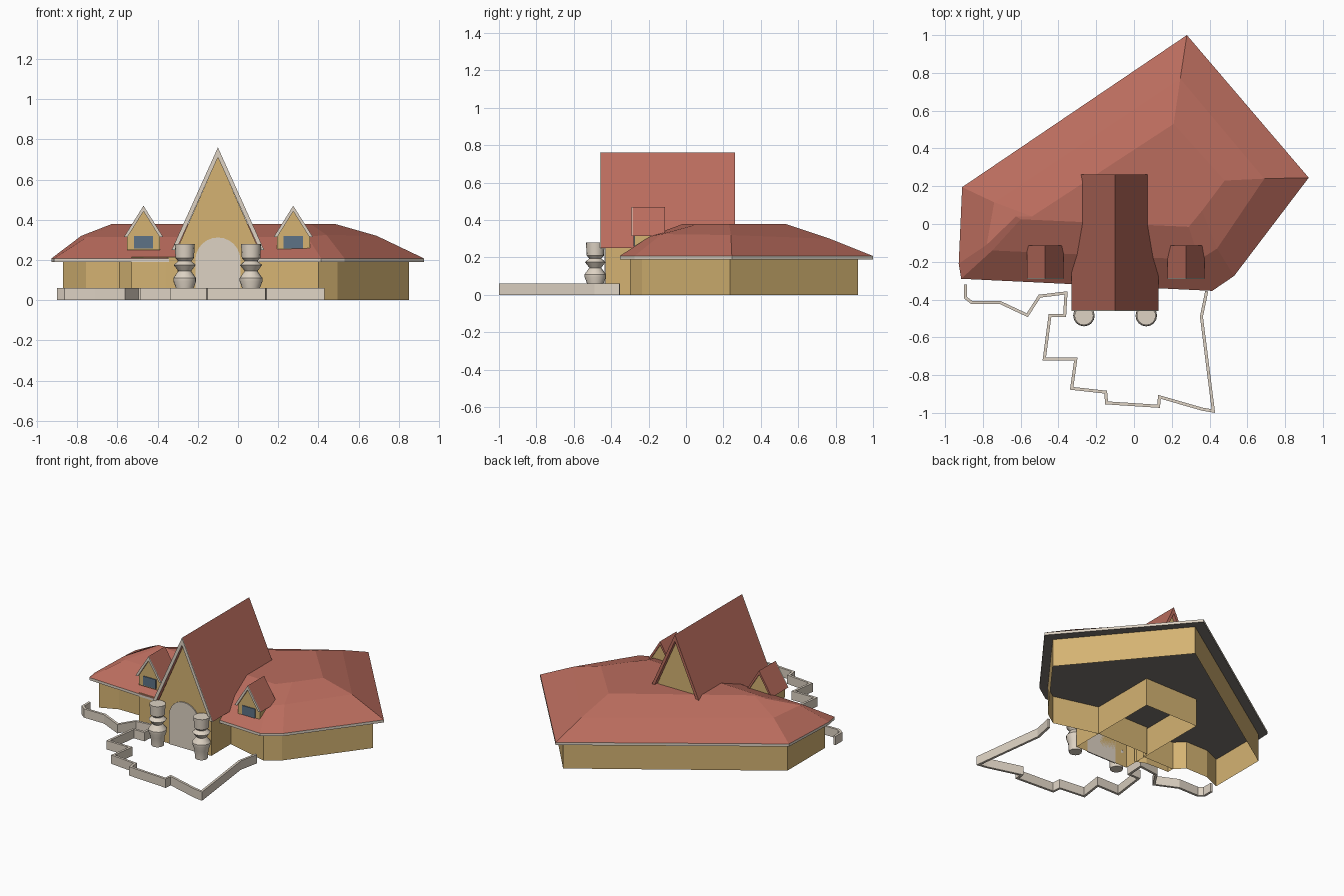
import bpy
from math import cos, sin, pi, radians

if "Cube" in bpy.data.objects:
    bpy.data.objects.remove(bpy.data.objects["Cube"])


def mat(name, rgb):
    m = bpy.data.materials.new(name)
    m.diffuse_color = (*rgb, 1)
    m.use_nodes = True
    m.node_tree.nodes["Principled BSDF"].inputs["Base Color"].default_value = m.diffuse_color
    return m


RED = mat("roof_red", (.49, .15, .11))
TAN = mat("wall_tan", (.66, .45, .17))
CREAM = mat("trim_cream", (.73, .65, .55))
BLUE = mat("glass_blue", (.11, .17, .24))
GREY = mat("soffit_grey", (.2, .18, .16))


def mesh(name, verts, faces, m):
    me = bpy.data.meshes.new(name)
    me.from_pydata(verts, [], faces)
    me.materials.append(m)
    ob = bpy.data.objects.new(name, me)
    bpy.context.collection.objects.link(ob)
    return ob


def prism(name, prof, cx, y0, y1, m, open_edges=()):
    """Extrude an x-z profile along y; open_edges are side faces left out."""
    n = len(prof)
    v = [(cx + x, y, z) for y in (y0, y1) for x, z in prof]
    f = [tuple(range(n)), tuple(range(2 * n - 1, n - 1, -1))]
    f += [(i, i + n, (i + 1) % n + n, (i + 1) % n) for i in range(n) if i not in open_edges]
    return mesh(name, v, f, m)


def rings(name, loops, m, closed=True):
    """Skin between stacked loops of 3D points."""
    n = len(loops[0])
    v = [p for lp in loops for p in lp]
    f = [(k * n + i, k * n + (i + 1) % n, (k + 1) * n + (i + 1) % n, (k + 1) * n + i)
         for k in range(len(loops) - 1) for i in range(n if closed else n - 1)]
    return mesh(name, v, f, m)


def at(pts, z):
    return [(x, y, z) for x, y in pts]


def chevron(w, z0, z1, t):
    """Gable roof section: half width, eave height, apex height, apex drop."""
    d = w * t / (z1 - z0)
    return [(-w, z0), (0, z1), (w, z0), (w - d, z0), (0, z1 - t), (d - w, z0)]


# Main hipped roof: eave, bend line and flat deck
eave = [(.28, 1), (-.91, .195), (-.928, -.21), (-.915, -.29), (.414, -.354), (.53, -.275), (.925, .245)]
bend = [(.245, .77, .30), (-.74, .115, .31), (-.78, -.11, .32), (-.75, -.14, .315),
        (.345, -.19, .315), (.44, -.13, .325), (.69, .24, .32)]
deck = [(.21, .53), (-.54, .04), (-.625, .04), (-.60, .025), (.29, -.015), (.36, .07), (.48, .23)]
roof = rings("main_roof", [at(eave, .208), bend, at(deck, .38)], RED)
mesh("roof_deck", at(deck, .38), [tuple(range(7))], RED)
rings("fascia", [at(eave, .19), at(eave, .208)], CREAM)
mesh("soffit", at(eave, .19), [tuple(range(6, -1, -1))], GREY)

# Outer walls
plan = [(.28, .92), (-.87, .155), (-.87, -.25), (-.755, -.20), (-.59, -.20), (-.53, -.26),
        (-.29, -.26), (-.29, -.22), (.1, -.22), (.4, -.30), (.495, -.235), (.85, .235)]
rings("outer_walls", [at(plan, 0), at(plan, .19)], TAN)
bay = [(-.53, -.26), (-.53, -.305), (-.36, -.31), (-.29, -.34)]
rings("front_bay", [at(bay, 0), at(bay, .215)], TAN, closed=False)

# Central steep gable
GX = -.10
prism("gable_roof", chevron(.23, .25, .76, .045), GX, -.455, .263, RED)
prism("gable_bargeboard", chevron(.23, .25, .76, .05), GX, -.46, -.455, CREAM)
prism("gable_walls", [(-.2, 0), (.2, 0), (.2, .26), (0, .712), (-.2, .26)], GX, -.43, .24, TAN, (0,))

# Arched entrance panel
arch = [(-.112, 0), (.112, 0)] + [(.112 * cos(i * pi / 12), .20 + .112 * sin(i * pi / 12)) for i in range(13)]
prism("entrance_arch", arch, GX, -.437, -.43, CREAM)

# Dormers with windows
for side, cx in (("left", -.47), ("right", .275)):
    prism(f"{side}_dormer_roof", chevron(.097, .315, .47, .025), cx, -.285, -.113, RED)
    prism(f"{side}_dormer_trim", chevron(.097, .315, .47, .028), cx, -.291, -.285, CREAM)
    prism(f"{side}_dormer_walls", [(-.082, .25), (.082, .25), (.082, .32), (0, .445), (-.082, .32)],
          cx, -.275, -.12, TAN)
    prism(f"{side}_dormer_window", [(-.048, .258), (.048, .258), (.048, .32), (-.048, .32)],
          cx, -.281, -.275, BLUE)

# Turned entrance columns
prof = [(0, 0), (.04, 0), (.044, .06), (.057, .095), (.057, .11), (.032, .145), (.055, .175),
        (.032, .195), (.046, .21), (.05, .28), (0, .28)]
for side, cx in (("left", -.265), ("right", .065)):
    loops = [[(cx + r * cos(a * pi / 8), -.485 + r * sin(a * pi / 8), z) for a in range(16)] for r, z in prof]
    col = rings(f"{side}_column", loops, CREAM)
    col.data.validate()
    for p in col.data.polygons:
        p.use_smooth = True
    bpy.context.view_layer.objects.active = col
    col.select_set(True)
    bpy.ops.object.shade_smooth_by_angle(angle=radians(25))
    col.select_set(False)

# Low garden wall
path = [(.385, -.355), (.357, -.49), (.42, -.99), (.36, -.98), (.135, -.915), (.13, -.965), (-.145, -.947),
        (-.15, -.89), (-.33, -.87), (-.308, -.715), (-.475, -.715), (-.445, -.485), (-.367, -.485),
        (-.36, -.365), (-.5, -.382), (-.565, -.483), (-.71, -.415), (-.86, -.415), (-.892, -.39), (-.892, -.32)]
wall = rings("garden_wall", [at(path, 0), at(path, .06)], CREAM, closed=False)
mod = wall.modifiers.new("thickness", "SOLIDIFY")
mod.thickness, mod.offset, mod.use_even_offset = .016, 0, True
